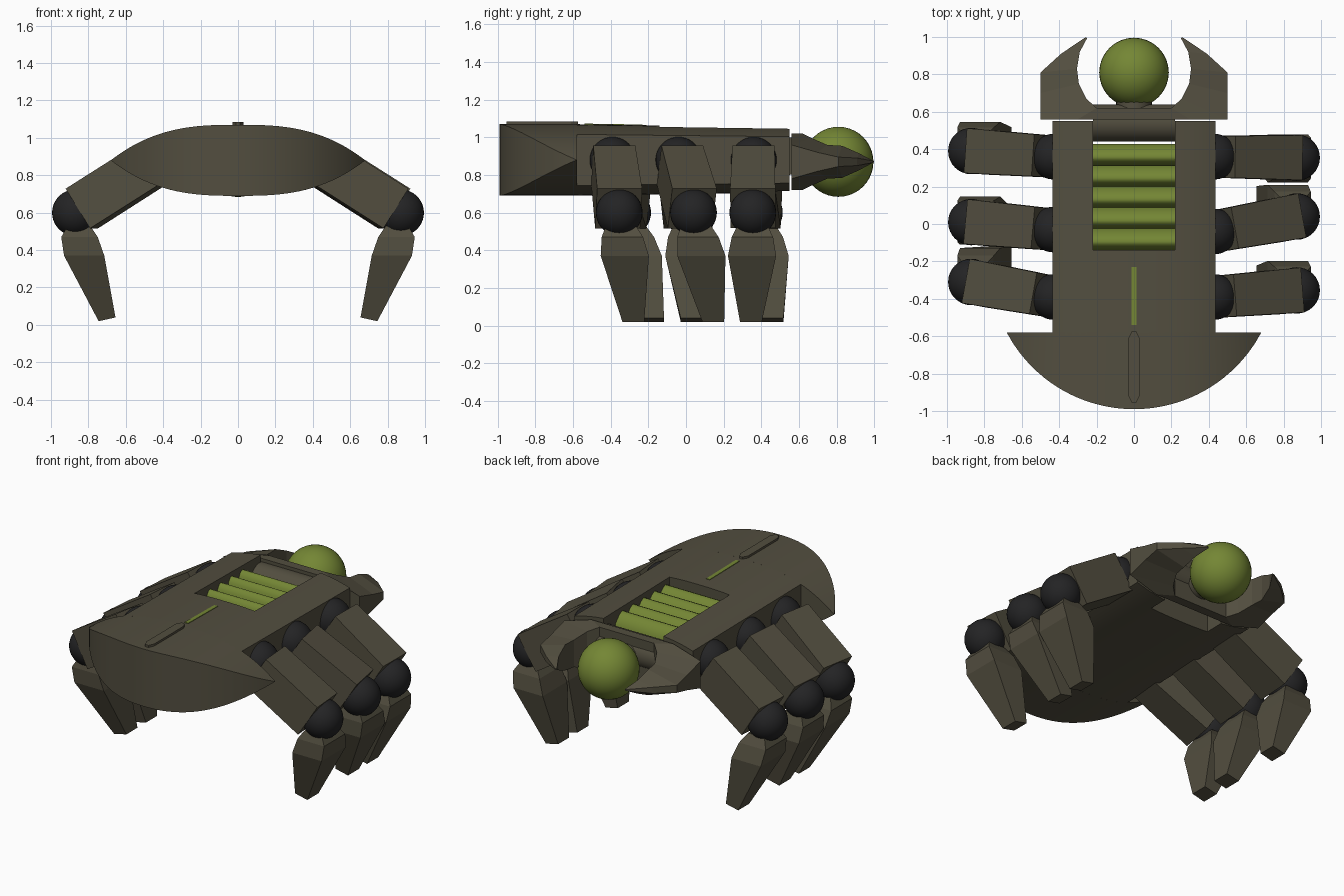
import bpy, bmesh, math
from mathutils import Vector

cube = bpy.data.objects.get("Cube")
if cube:
    bpy.data.objects.remove(cube)


def material(name, rgb):
    m = bpy.data.materials.new(name)
    m.use_nodes = True
    m.diffuse_color = (*rgb, 1)
    bsdf = m.node_tree.nodes["Principled BSDF"]
    bsdf.inputs["Base Color"].default_value = (*rgb, 1)
    return m


ARMOUR = material("olive_brown", (0.085, 0.076, 0.05))
GREEN = material("moss_green", (0.175, 0.24, 0.035))
BLACK = material("joint_black", (0.017, 0.017, 0.018))


def finish(name, bm, mat, smooth=None):
    bmesh.ops.recalc_face_normals(bm, faces=bm.faces)
    mesh = bpy.data.meshes.new(name)
    bm.to_mesh(mesh)
    bm.free()
    mesh.materials.append(mat)
    ob = bpy.data.objects.new(name, mesh)
    bpy.context.collection.objects.link(ob)
    if smooth:
        bpy.ops.object.select_all(action="DESELECT")
        ob.select_set(True)
        bpy.context.view_layer.objects.active = ob
        bpy.ops.object.shade_smooth_by_angle(angle=math.radians(smooth))
    return ob


def loft(name, rings, mat, smooth=None):
    """Skin a row of equal-sized rings and cap both ends."""
    bm = bmesh.new()
    rows = [[bm.verts.new(p) for p in ring] for ring in rings]
    n = len(rows[0])
    for a, b in zip(rows, rows[1:]):
        for i in range(n):
            j = (i + 1) % n
            bm.faces.new((a[i], a[j], b[j], b[i]))
    bm.faces.new(rows[0])
    bm.faces.new(rows[-1])
    bmesh.ops.remove_doubles(bm, verts=bm.verts, dist=0.0005)
    return finish(name, bm, mat, smooth)


def box(name, x, y, z, mat):
    return loft(name, [[(v, y[0], z[0]), (v, y[1], z[0]), (v, y[1], z[1]), (v, y[0], z[1])]
                       for v in x], mat)


def ball(name, centre, radius, mat):
    bm = bmesh.new()
    bmesh.ops.create_uvsphere(bm, u_segments=32, v_segments=20, radius=radius)
    bmesh.ops.translate(bm, verts=bm.verts, vec=centre)
    return finish(name, bm, mat, 60)


def rod(name, start, end, radius, mat):
    a, b = Vector(start), Vector(end)
    bm = bmesh.new()
    bmesh.ops.create_cone(bm, cap_ends=True, segments=32, radius1=radius,
                          radius2=radius, depth=(b - a).length)
    bm.transform((b - a).to_track_quat("Z", "Y").to_matrix().to_4x4())
    bmesh.ops.translate(bm, verts=bm.verts, vec=(a + b) / 2)
    return finish(name, bm, mat, 40)


# Lens-shaped cross-section shared by the shield and the body
MID, HALF = 0.88, 0.68


def lens(x):
    return 0.19 * (1 - (abs(x) / HALF) ** 2.8)


def steps(half, count):
    return [half * (2 * i / count - 1) for i in range(count + 1)]


# Rounded front shield
rings = []
for x in steps(HALF, 40):
    h = lens(x)
    front = min(-0.22 - math.sqrt(0.77 ** 2 - x * x), -0.58)
    rings.append([(x, front, MID + h), (x, -0.58, MID + h),
                  (x, -0.58, MID - h), (x, front, MID - h)])
loft("front_shield", rings, ARMOUR, 30)

# Main body with a recess for the louvres and a rear notch for the neck
rings = []
for x in steps(0.435, 24):
    h, r = lens(x), lens(x) * 0.91
    rings.append([(x, -0.59, MID + h), (x, 0.55, MID + r),
                  (x, 0.55, MID - r), (x, -0.59, MID - h)])
body = loft("body", rings, ARMOUR, 30)
cutters = [box("recess_cutter", (-0.22, 0.22), (-0.14, 0.5), (0.92, 1.3), ARMOUR),
           box("notch_cutter", (-0.2199, 0.2199), (0.425, 0.7), (0.5, 1.3), ARMOUR)]
bpy.context.view_layer.objects.active = body
for c in cutters:
    c.hide_render = True
    mod = body.modifiers.new("cut", "BOOLEAN")
    mod.operation, mod.object, mod.solver = "DIFFERENCE", c, "EXACT"
    bpy.ops.object.modifier_apply(modifier=mod.name)
for c in cutters:
    bpy.data.objects.remove(c)

# Louvres: rounded slats with a steep front
PITCH = 0.113
SLAT = [(0, 0.915), (0, 0.955), (0.012, 0.995), (0.028, 1.018), (0.045, 1.024),
        (0.07, 1.01), (PITCH, 0.965), (PITCH, 0.915)]
for i in range(5):
    y0 = -0.138 + i * PITCH
    loft(f"louvre_{i + 1}", [[(x, y0 + y, z) for y, z in SLAT] for x in (-0.218, 0.218)],
         GREEN, 50)

# Ridge bar and green strip on the back
loft("ridge_bar", [[(x * w, y, z) for x, z in ((-1, 1.04), (1, 1.04), (1, 1.084), (-1, 1.084))]
                   for y, w in ((-0.955, 0.012), (-0.92, 0.029), (-0.61, 0.029), (-0.575, 0.012))],
     ARMOUR)
loft("back_strip", [[(-0.013, y, z - 0.006), (0.013, y, z - 0.006), (0.013, y, z), (-0.013, y, z)]
                    for y, z in ((-0.54, 1.073), (-0.23, 1.068))], GREEN)

# Rear collar: inner x, y, half height, then outer x, y, half height
HORN = [(0, 0.62, 0.15, 0, 0.56, 0.15), (0.2, 0.62, 0.15, 0.3, 0.56, 0.15),
        (0.255, 0.67, 0.125, 0.5, 0.56, 0.09), (0.295, 0.75, 0.09, 0.5, 0.7, 0.05),
        (0.305, 0.83, 0.085, 0.5, 0.81, 0.025), (0.29, 0.92, 0.045, 0.39, 0.91, 0.02),
        (0.25, 0.995, 0.004, 0.26, 0.998, 0.004)]
sides = [(-1, s) for s in HORN[:0:-1]] + [(1, s) for s in HORN]
loft("rear_collar", [[(k * a, b, 0.87 + h), (k * c, d, 0.87 + g),
                      (k * c, d, 0.87 - g), (k * a, b, 0.87 - h)]
                     for k, (a, b, h, c, d, g) in sides], ARMOUR)
rod("neck_roll", (-0.219, 0.54, 0.9), (0.219, 0.54, 0.9), 0.1, ARMOUR)
rod("ball_socket", (0, 0.58, 0.87), (0, 0.67, 0.87), 0.095, ARMOUR)
ball("rear_ball", (0, 0.81, 0.87), 0.186, GREEN)


# Legs: hip ball, upper leg, knee ball, lower leg
def leg(name, side, hip_y, knee_y, foot_y):
    hip, knee = Vector((side * 0.43, hip_y, 0.88)), Vector((side * 0.87, knee_y, 0.6))
    ball(name + "_hip", hip, 0.122, BLACK)
    ball(name + "_knee", knee, 0.124, BLACK)
    along = knee - hip
    across = along.cross(Vector((0, 0, 1))).normalized()
    up = across.cross(along).normalized()
    loft(name + "_upper", [[hip + along * t + across * (a * w) + up * (b * 0.125)
                            for a, b in ((-1, -1), (1, -1), (1, 1), (-1, 1))]
                           for t, w in ((0.1, 0.112), (0.92, 0.12))], ARMOUR)
    # Height, inner x, outer x, half width
    shape = [(0.53, 0.79, 0.91, 0.08), (0.47, 0.75, 0.945, 0.11),
             (0.37, 0.715, 0.93, 0.128), (0.02, 0.655, 0.745, 0.058)]
    rings = []
    for z, x0, x1, w in shape:
        y = knee_y + (foot_y - knee_y) * (0.6 - z) / 0.58
        tilt = 0.02 if z < 0.1 else 0
        rings.append([(side * x0, y - w, z + tilt), (side * x1, y - w, z),
                      (side * x1, y + w, z), (side * x0, y + w, z + tilt)])
    loft(name + "_lower", rings, ARMOUR)


LEGS = {"left_front_leg": (1, -0.39, -0.355, -0.28), "left_middle_leg": (1, -0.04, 0.04, 0.145),
        "left_rear_leg": (1, 0.36, 0.355, 0.345), "right_front_leg": (-1, -0.39, -0.31, -0.175),
        "right_middle_leg": (-1, -0.03, 0.01, 0.03), "right_rear_leg": (-1, 0.36, 0.39, 0.46)}
for name, spec in LEGS.items():
    leg(name, *spec)
